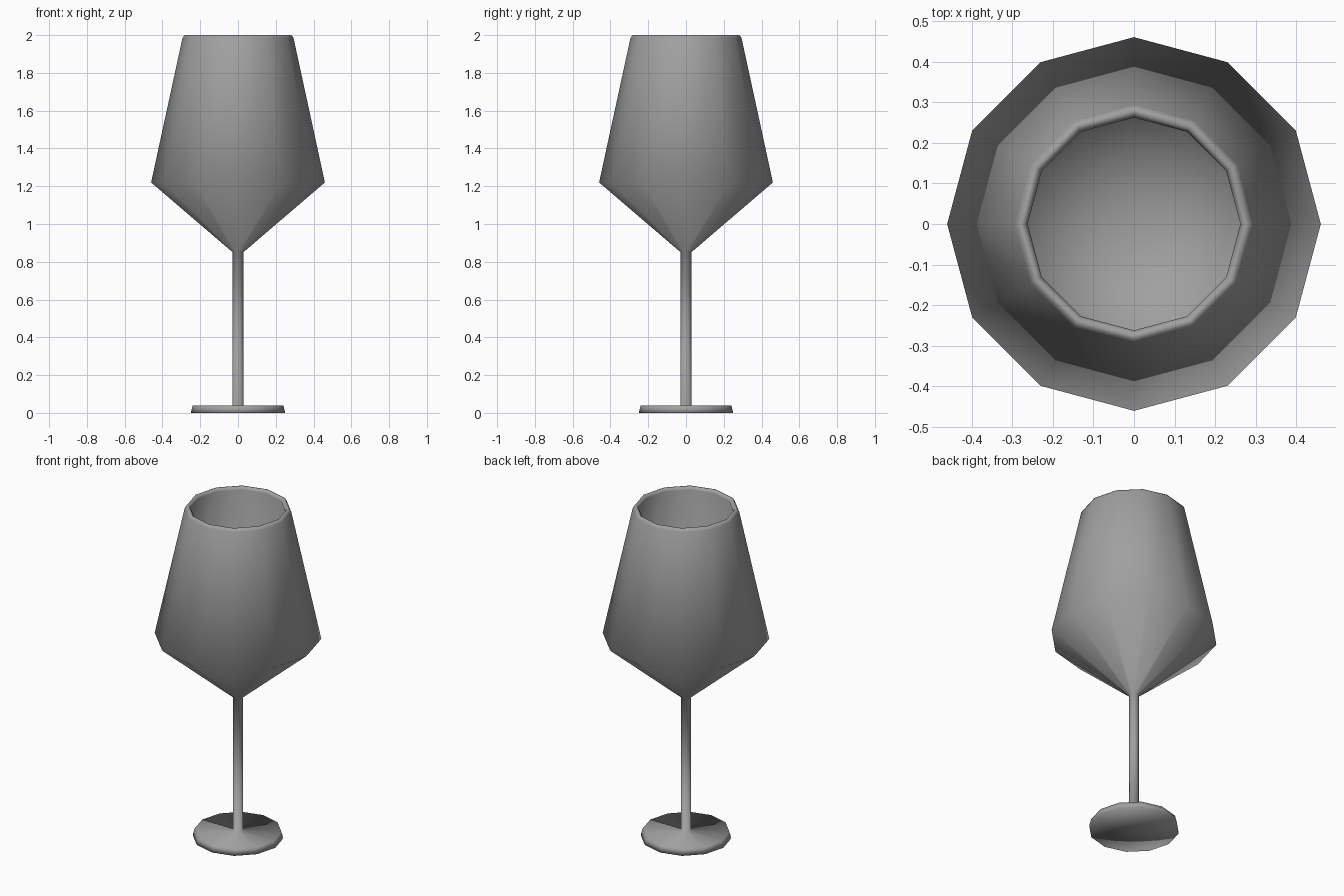
import bpy
import bmesh
from math import cos, sin, tau

SIDES = 12

cube = bpy.data.objects.get("Cube")
if cube:
    bpy.data.objects.remove(cube, do_unlink=True)

grey = bpy.data.materials.new("plain_grey")
grey.use_nodes = True
colour = (0.35, 0.35, 0.35, 1.0)
grey.diffuse_color = colour
grey.node_tree.nodes["Principled BSDF"].inputs["Base Color"].default_value = colour


def lathe(name, profile):
    """Turn a closed (radius, height) profile around z and shade it smooth."""
    bm = bmesh.new()
    rings = []
    for r, z in profile:
        if r == 0:
            rings.append([bm.verts.new((0, 0, z))] * SIDES)
        else:
            rings.append([bm.verts.new((r * cos(tau * i / SIDES), r * sin(tau * i / SIDES), z))
                          for i in range(SIDES)])
    for low, high in zip(rings, rings[1:]):
        for i in range(SIDES):
            j = (i + 1) % SIDES
            corners = [low[i], low[j], high[j], high[i]]
            bm.faces.new(list(dict.fromkeys(corners)))
    for face in bm.faces:
        face.smooth = True
    bmesh.ops.recalc_face_normals(bm, faces=bm.faces)
    mesh = bpy.data.meshes.new(name)
    bm.to_mesh(mesh)
    bm.free()
    mesh.materials.append(grey)
    obj = bpy.data.objects.new(name, mesh)
    bpy.context.collection.objects.link(obj)
    return obj


foot = [(0, 0), (0.25, 0), (0.24, 0.04)]
stem = [(0.028, 0.04), (0.028, 0.85)]
bowl_outside = [(0.46, 1.22), (0.294, 1.985)]
rim = [(0.284, 2.0), (0.272, 2.0), (0.262, 1.985)]
bowl_inside = [(0.428, 1.23), (0, 0.88)]

# Foot, stem and hollow bowl are one continuous turned shape
lathe("wine_glass", foot + stem + bowl_outside + rim + bowl_inside)
